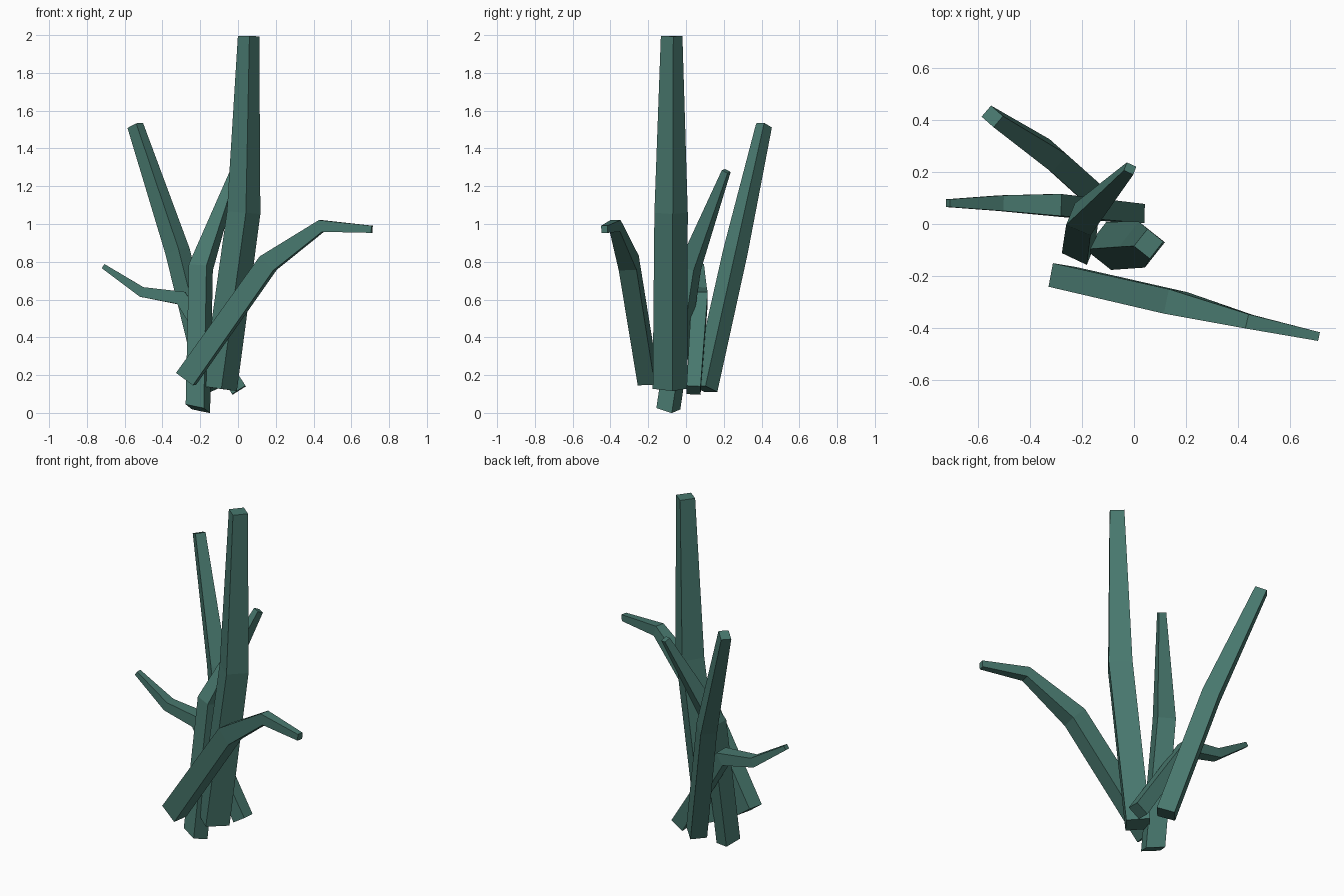
import bpy, bmesh
from mathutils import Vector

if "Cube" in bpy.data.objects:
    bpy.data.objects.remove(bpy.data.objects["Cube"])

mat = bpy.data.materials.new("plant_green")
mat.diffuse_color = (0.065, 0.188, 0.156, 1)
mat.use_nodes = True
mat.node_tree.nodes["Principled BSDF"].inputs["Base Color"].default_value = mat.diffuse_color


def blade(name, side, rings, base_normal=None):
    """Tapered four-sided stalk; rings are (centre, half width along side, half depth)."""
    bm = bmesh.new()
    pts = [Vector(r[0]) for r in rings]
    tan = [(b - a).normalized() for a, b in zip(pts, pts[1:])]
    loops = []
    for i, (c, w, d) in enumerate(rings):
        # joints are mitred between the two neighbouring segments
        n = (tan[max(i - 1, 0)] + tan[min(i, len(tan) - 1)]).normalized()
        if i == 0 and base_normal:
            n = Vector(base_normal).normalized()
        u = Vector(side)
        u = (u - n * u.dot(n)).normalized()
        v = n.cross(u)
        loops.append([bm.verts.new(pts[i] + u * w * a + v * d * b)
                      for a, b in ((-1, -1), (1, -1), (1, 1), (-1, 1))])
    for lo, hi in zip(loops, loops[1:]):
        for k in range(4):
            j = (k + 1) % 4
            bm.faces.new((lo[k], lo[j], hi[j], hi[k]))
    bm.faces.new(loops[0][::-1])
    bm.faces.new(loops[-1])
    bmesh.ops.recalc_face_normals(bm, faces=bm.faces)
    me = bpy.data.meshes.new(name)
    bm.to_mesh(me)
    bm.free()
    me.materials.append(mat)
    ob = bpy.data.objects.new(name, me)
    bpy.context.collection.objects.link(ob)
    return ob


# tall central stalk
blade("tall_stalk", (0.62, 0.78, 0), [
    ((-0.097, -0.084, 0.128), 0.067, 0.064),
    ((0.030, -0.079, 1.06), 0.062, 0.064),
    ((0.056, -0.076, 1.995), 0.042, 0.039)])

# stalk leaning to the back, reaching the ground
blade("back_stalk", (0.095, -0.045, -0.02), [
    ((-0.2125, -0.0935, 0.022), 0.054, 0.046),
    ((-0.197, 0.018, 0.77), 0.051, 0.047),
    ((-0.015, 0.213, 1.28), 0.02, 0.018)], base_normal=(0.27, 0.18, 0.9))

# tall stalk leaning back and left
blade("left_stalk", (0.66, 0.75, 0), [
    ((-0.14, 0.10, 0.127), 0.046, 0.05),
    ((-0.32, 0.262, 0.855), 0.045, 0.048),
    ((-0.544, 0.413, 1.522), 0.028, 0.033)])

# low crooked branch to the left
blade("low_left_branch", (0, 1, 0), [
    ((0.005, 0.040, 0.12), 0.037, 0.042),
    ((-0.30, 0.073, 0.608), 0.042, 0.038),
    ((-0.51, 0.08, 0.64), 0.03, 0.027),
    ((-0.714, 0.08, 0.777), 0.015, 0.013)])

# drooping branch to the front right
blade("right_branch", (0.015, 0.09, 0), [
    ((-0.275, -0.203, 0.18), 0.046, 0.056),
    ((0.16, -0.303, 0.793), 0.048, 0.052),
    ((0.442, -0.375, 0.99), 0.028, 0.032),
    ((0.709, -0.432, 0.972), 0.017, 0.019)])
